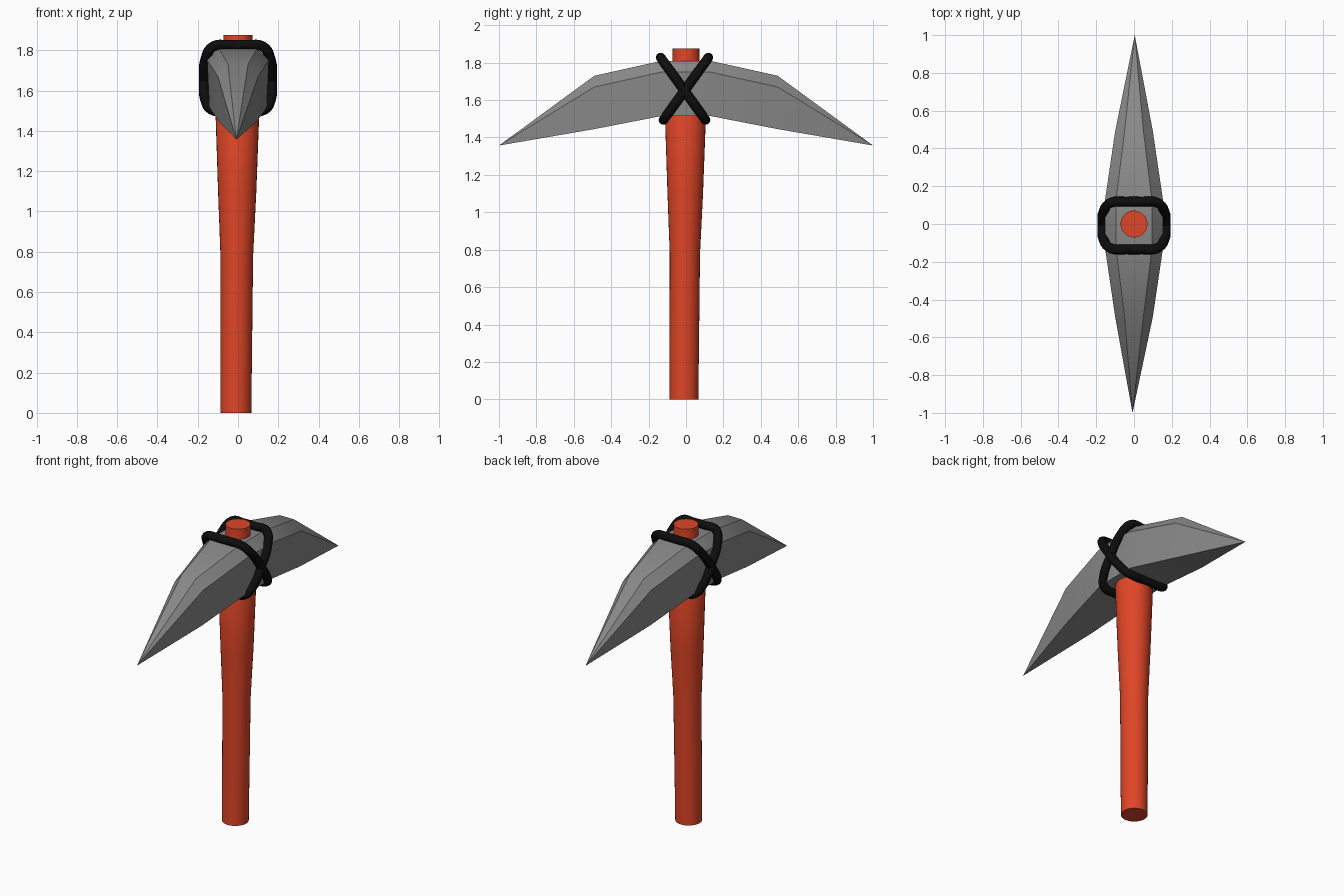
import bpy, bmesh, math

cube = bpy.data.objects.get("Cube")
if cube:
    bpy.data.objects.remove(cube, do_unlink=True)


def material(name, color, rough):
    m = bpy.data.materials.new(name)
    m.use_nodes = True
    m.diffuse_color = (*color, 1)
    bsdf = next(n for n in m.node_tree.nodes if n.type == 'BSDF_PRINCIPLED')
    bsdf.inputs["Base Color"].default_value = (*color, 1)
    bsdf.inputs["Roughness"].default_value = rough
    return m


wood = material("red_wood", (0.74, 0.06, 0.02), 0.6)
stone = material("grey_stone", (0.25, 0.25, 0.25), 0.7)
cord = material("black_cord", (0.004, 0.004, 0.004), 0.8)


def add_object(name, data, mat):
    obj = bpy.data.objects.new(name, data)
    bpy.context.collection.objects.link(obj)
    data.materials.append(mat)
    return obj


def finish_mesh(name, bm, mat, angle):
    bmesh.ops.recalc_face_normals(bm, faces=bm.faces)
    mesh = bpy.data.meshes.new(name)
    bm.to_mesh(mesh)
    bm.free()
    obj = add_object(name, mesh, mat)
    bpy.ops.object.select_all(action='DESELECT')
    obj.select_set(True)
    bpy.context.view_layer.objects.active = obj
    bpy.ops.object.shade_smooth_by_angle(angle=math.radians(angle))
    return obj


def loft(bm, rings):
    """Skin closed rings of vertices, one after another."""
    for a, b in zip(rings, rings[1:]):
        n = len(a)
        for i in range(n):
            j = (i + 1) % n
            bm.faces.new((a[i], a[j], b[j], b[i]))


# Handle: slightly leaning round shaft that widens toward the head
SIDES = 32
bm = bmesh.new()
rings = []
for z, r, shift in ((0, .077, -.011), (.78, .081, -.006), (1.1, .095, -.004),
                    (1.5, .109, -.003), (1.6, .072, 0), (1.875, .071, 0)):
    rings.append([bm.verts.new((shift + r * math.cos(t), shift + r * math.sin(t), z))
                  for t in (2 * math.pi * k / SIDES for k in range(SIDES))])
loft(bm, rings)
bm.faces.new(rings[0])
bm.faces.new(rings[-1])
finish_mesh("handle", bm, wood, 35)

# Pick head: chamfered section tapering to a point at each end
bm = bmesh.new()
rings = []
# y, top half width, half width, top z, shoulder z, bottom z
for y, top, wide, z_top, z_mid, z_low in ((-.49, .05, .10, 1.73, 1.67, 1.445),
                                          (-.13, .095, .153, 1.81, 1.75, 1.515),
                                          (.13, .095, .153, 1.81, 1.75, 1.515),
                                          (.49, .05, .10, 1.73, 1.67, 1.445)):
    half = [(top, z_top), (wide, z_mid), (wide * .93, z_low)]
    section = half + [(-x, z) for x, z in reversed(half)]
    rings.append([bm.verts.new((x, y, z)) for x, z in section])
loft(bm, rings)
for ring, x, y in ((rings[0], -.008, -1), (rings[-1], .004, 1)):
    tip = bm.verts.new((x, y, 1.357))
    for i in range(len(ring)):
        bm.faces.new((ring[i], ring[(i + 1) % len(ring)], tip))
finish_mesh("pick_head", bm, stone, 32)

# Lashing: two tilted cord loops that cross on both sides of the head
half = [(.04, 1.825), (.12, 1.82), (.162, 1.75), (.168, 1.65),
        (.162, 1.555), (.13, 1.505), (.04, 1.495)]
outline = half + [(-x, z) for x, z in reversed(half)]
for name, lean in (("cord_loop_forward", -1), ("cord_loop_backward", 1)):
    curve = bpy.data.curves.new(name, 'CURVE')
    curve.dimensions = '3D'
    curve.bevel_depth = .026
    curve.bevel_resolution = 3
    curve.resolution_u = 5
    spline = curve.splines.new('BEZIER')
    spline.bezier_points.add(len(outline) - 1)
    spline.use_cyclic_u = True
    for point, (x, z) in zip(spline.bezier_points, outline):
        point.co = (x, lean * (z - 1.65) * .72 - .008, z)
        point.handle_left_type = point.handle_right_type = 'AUTO'
    add_object(name, curve, cord)
